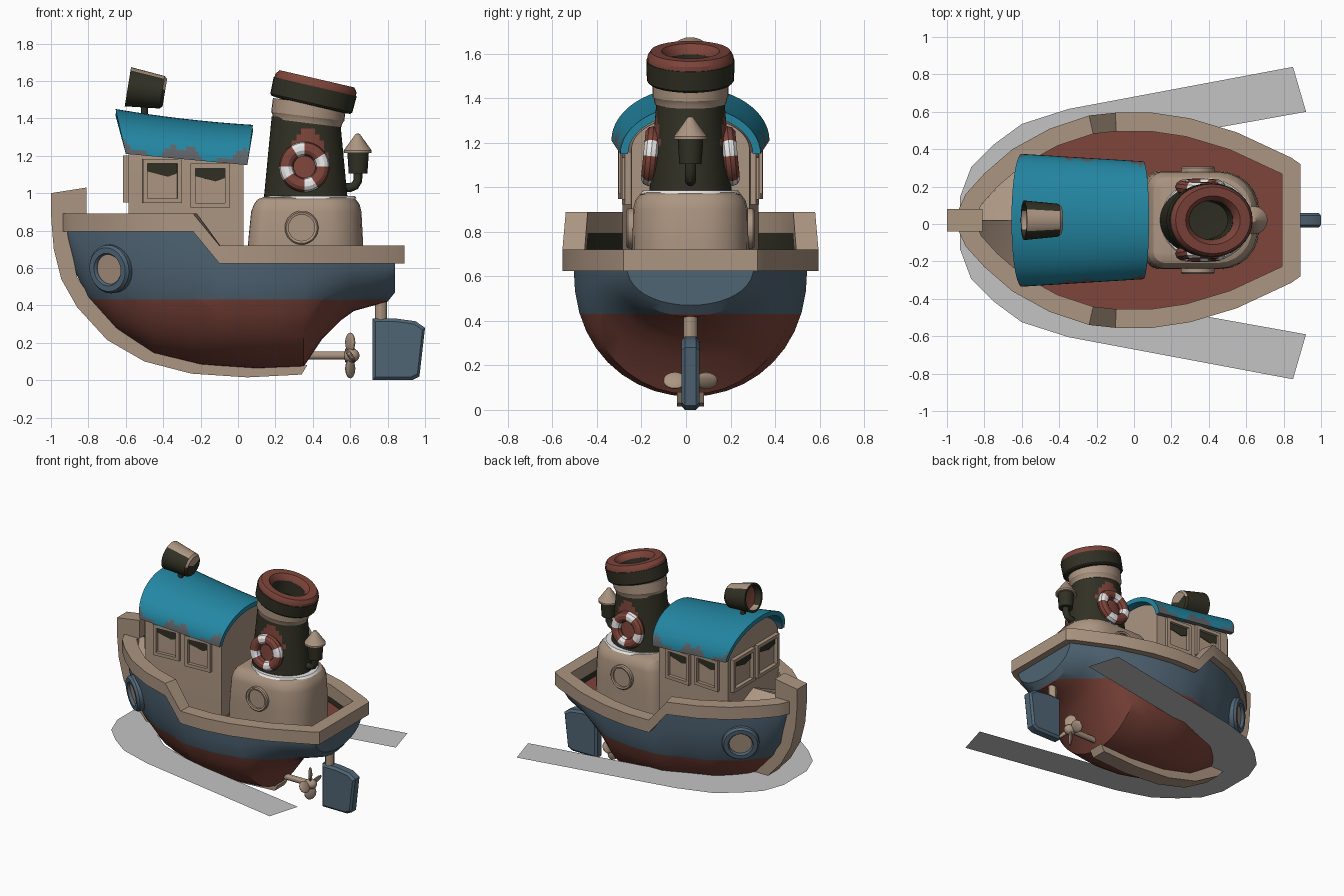
import bpy, bmesh, math
from mathutils import Matrix, Vector
from math import sin, cos, pi, radians

if "Cube" in bpy.data.objects:
    bpy.data.objects.remove(bpy.data.objects["Cube"])


def mat(name, *c):
    m = bpy.data.materials.new(name)
    m.diffuse_color = (*c, 1)
    m.use_nodes = True
    m.node_tree.nodes["Principled BSDF"].inputs["Base Color"].default_value = m.diffuse_color
    return m


TAN = mat("tan_wood", .41, .30, .22)
RED = mat("rust_red", .205, .058, .042)
BLUE = mat("slate_blue", .08, .13, .178)
TEAL = mat("roof_teal", .017, .242, .366)
OLIVE = mat("dark_olive", .03, .03, .018)
WHITE = mat("white", .85, .85, .85)
GREY = mat("wake_grey", .55, .55, .55)
CHIP = mat("worn_grey", .115, .127, .14)


def loft(name, rings, mats, rule=None, closed=True, cyc=False, caps=True, split=None):
    """Skin a list of point rings; rule(centre, normal) picks the material."""
    bm = bmesh.new()
    vs = [[bm.verts.new(p) for p in r] for r in rings]
    n, k = len(vs), len(vs[0])
    for i in range(n if cyc else n - 1):
        a, b = vs[i], vs[(i + 1) % n]
        for j in range(k if closed else k - 1):
            bm.faces.new((a[j], a[(j + 1) % k], b[(j + 1) % k], b[j]))
    if caps and not cyc:
        bm.faces.new(vs[0])
        bm.faces.new(vs[-1])
    bmesh.ops.remove_doubles(bm, verts=bm.verts, dist=1e-5)
    if split is not None:
        bmesh.ops.bisect_plane(bm, geom=bm.verts[:] + bm.edges[:] + bm.faces[:],
                               plane_co=(0, 0, split), plane_no=(0, 0, 1))
    bmesh.ops.recalc_face_normals(bm, faces=bm.faces)
    if rule:
        for f in bm.faces:
            f.material_index = int(rule(f.calc_center_median(), f.normal))
    me = bpy.data.meshes.new(name)
    bm.to_mesh(me)
    bm.free()
    for m in mats:
        me.materials.append(m)
    ob = bpy.data.objects.new(name, me)
    bpy.context.collection.objects.link(ob)
    return ob


def revolve(name, prof, M, mats, rule=None, seg=32, closed=False):
    rings = [[M @ Vector((r * cos(a), r * sin(a), z)) for r, z in prof]
             for a in (2 * pi * i / seg for i in range(seg))]
    return loft(name, rings, mats, rule, closed=closed, cyc=True)


def tube(name, path, r, m):
    rings = []
    for i, p in enumerate(path):
        q, s = path[max(i - 1, 0)], path[min(i + 1, len(path) - 1)]
        t = Vector((s[0] - q[0], 0, s[1] - q[1])).normalized()
        u = Vector((-t.z, 0, t.x))
        rings.append([Vector((p[0], 0, p[1])) + r * (cos(a) * u + sin(a) * Vector((0, 1, 0)))
                      for a in (2 * pi * j / 12 for j in range(12))])
    return loft(name, rings, [m])


def facing(pos, n):
    """Matrix whose local z points along n and local y points upward."""
    n = Vector(n).normalized()
    u = Vector((0, 0, 1)).cross(n).normalized()
    v = n.cross(u)
    return Matrix.Translation(pos) @ Matrix((u, v, n)).transposed().to_4x4()


def lin(tab, x):
    for (a, p), (b, q) in zip(tab, tab[1:]):
        if x <= b:
            return p + (q - p) * max(0, x - a) / (b - a)
    return tab[-1][1]


T = Matrix.Translation
WIDTH = [(-.95, .03), (-.9, .14), (-.8, .25), (-.65, .38), (-.45, .49), (-.24, .56), (-.1, .575),
         (.1, .575), (.3, .545), (.55, .47), (.84, .335), (.89, .30)]
KEEL = [(-.93, .78), (-.9, .7), (-.87, .58), (-.8, .43), (-.65, .27), (-.45, .14), (-.2, .08),
        (.1, .06), (.35, .07), (.45, .22), (.55, .32), (.62, .37), (.8, .42), (.84, .47)]
SHEER = [(-.95, .89), (-.24, .89), (-.1, .72), (.89, .72)]


def hull_w(x):
    return max(.02, lin(WIDTH, x) - .05)


# Hull: bowl sections, red below the waterline and blue above
rings = []
for x in sorted({k[0] for k in KEEL} | {-.75, -.55, -.35, -.24, -.1, .0, .22, .7}):
    b, top = lin(KEEL, x), lin(SHEER, x) - .07
    rings.append([(x, hull_w(x) * sin(a), b + (top - b) * (1 - max(cos(a), 0) ** .87))
                  for a in (pi / 2 * k / 10 for k in range(-10, 11))])
loft("hull", rings, [RED, BLUE], lambda c, n: c.z > .43, closed=False, split=.43)

# Gunwale, inner bulwark and deck share one outline
out = [Vector(p) for p in WIDTH] + [Vector((x, -w)) for x, w in reversed(WIDTH)]
inn = []
for i, p in enumerate(out):
    e1 = (p - out[i - 1]).normalized()
    e2 = (out[(i + 1) % len(out)] - p).normalized()
    m = Vector((e1.y + e2.y, -e1.x - e2.x)).normalized()
    inn.append(p + m * .1 / max(.6, m.dot(Vector((e1.y, -e1.x)))))
pairs = [(o, i, lin(SHEER, o.x)) for o, i in zip(out, inn)]
loft("gunwale", [[(*o, z - .095), (*o, z), (*i, z), (*i, z - .095)] for o, i, z in pairs], [TAN], cyc=True)
loft("inner_bulwark", [[(*i, z - .095), (*i, .57)] for o, i, z in pairs], [OLIVE], closed=False, cyc=True)
loft("deck", [[(i.x, i.y, .58), (i.x, -i.y, .58)] for i in inn[:len(WIDTH)]], [RED], closed=False, caps=False)
loft("foredeck", [[(x, -w, .76), (x, 0, .88), (x, w, .76)] for x, w in ((-.89, .03), (-.66, .25), (-.58, .27))], [TAN])

# Stem post and keel strip
stem = [(-1, 1, -.81, 1.03), (-1, .9, -.81, .89), (-.997, .84, -.89, .83), (-.985, .7, -.89, .7), (-.945, .54, -.86, .55),
        (-.86, .39, -.78, .43), (-.7, .215, -.63, .28), (-.5, .1, -.45, .16), (-.25, .035, -.22, .09),
        (.05, .015, .05, .07), (.34, .03, .37, .08)]
loft("stem_and_keel", [[(a, -.06, b), (a, .06, b), (c, .06, d), (c, -.06, d)] for a, b, c, d in stem], [TAN])


# Wheelhouse walls with arched top
def arch(x0, x1, hw, low, top, n=28):
    return [(x0 + (x1 - x0) * sin(a), hw * cos(a), low + (top - low) * sin(a))
            for a in (pi * i / n for i in range(n + 1))]


loft("wheelhouse", [[(x, h, .57)] + arch(x, x, h, 1.17, t) + [(x, -h, .57)]
                    for x, h, t in ((-.585, .305, 1.39), (.03, .265, 1.32))], [TAN])

# Barrel roof with worn lower edges
rings = []
for i in range(41):
    s = i / 40
    a = (-.6 + .65 * s, -.655 + .735 * s)
    low, top, hw = 1.21 - .06 * s, 1.45 - .125 * s + .04 * s * s, .355 - .04 * s
    rings.append(arch(*a, hw, low, top) + arch(*a, hw - .035, low, top - .035)[::-1])


def worn(c, n):
    edge = 1.155 - .092 * c.x
    return c.z < edge + .035 + .035 * sin(c.x * 19 + 1) + .015 * sin(c.x * 47)


loft("barrel_roof", rings, [TEAL, CHIP], worn)


# Windows: raised frame and dark upper pane
def window(name, M, w, h):
    rings = []
    for sx, sy in ((-1, -1), (1, -1), (1, 1), (-1, 1)):
        o, i = (sx * w / 2, sy * h / 2), (sx * (w / 2 - .025), sy * (h / 2 - .025))
        rings.append([M @ Vector(p) for p in ((*o, -.02), (*o, .025), (*i, .025), (*i, -.02))])
    loft(name + "_frame", rings, [TAN], cyc=True)
    x, y = w / 2 - .02, h / 2 - .02
    loft(name + "_pane", [[M @ Vector((a, b, c)) for a, b in ((-x, y), (x, y), (x, y - .055), (.03, y - .075), (-x, y - .045))]
                          for c in (-.004, .004)], [OLIVE])


for s, side in ((-1, "near"), (1, "far")):
    for x, z in ((-.405, 1.065), (-.15, 1.04)):
        y = .305 - .065 * (x + .585)
        window(f"{side}_side_window", facing((x, s * y, z), (.065, s, 0)), .21, .235)
    window(f"{side}_front_window", facing((-.59, s * .145, 1.075), (-1, 0, 0)), .26, .25)

    # Round parts on each side: hull porthole, base porthole, lifebuoy
    M = facing((-.68, s * (hull_w(-.68) * .95), .595), (-.58, s * .8, -.12))
    revolve(f"{side}_hull_porthole", [(.08, -.06), (.13, -.06), (.13, .015), (.118, .032), (.088, .032), (.08, .02)], M, [BLUE], closed=True)
    revolve(f"{side}_hull_porthole_glass", [(0, .012), (.085, .012)], M, [TAN])
    M = facing((.34, s * .255, .815), (0, s, 0))
    revolve(f"{side}_base_porthole", [(.07, -.02), (.09, -.02), (.09, .025), (.083, .032), (.07, .028)], M, [TAN], closed=True)
    revolve(f"{side}_base_porthole_glass", [(0, .014), (.075, .014)], M, [TAN])
    M = facing((.355, s * .178, 1.14), (0, s, .1))
    revolve(f"{side}_lifebuoy", [(.097 + .038 * cos(2 * pi * k / 10), .036 * sin(2 * pi * k / 10)) for k in range(10)], M,
            [RED, WHITE], lambda c, n: math.degrees(math.atan2(c.z - 1.14, c.x - .355)) % 90 < 32, seg=44, closed=True)


# Rounded deckhouse under the funnel
def roundrect(x0, x1, h, z, d):
    pts = []
    for q, (cx, cy, r) in enumerate(((x1 - .21, h - .21, .21), (x0 + .09, h - .09, .09),
                                     (x0 + .09, .09 - h, .09), (x1 - .21, .21 - h, .21))):
        for k in range(7):
            a = pi / 2 * (q + k / 6)
            pts.append((cx + (r - d) * cos(a), cy + (r - d) * sin(a), z))
    return pts


loft("funnel_base", [roundrect(.05, .67, .262, .57, 0), roundrect(.055, .668, .26, .75, 0), roundrect(.07, .66, .258, .9, 0),
                     roundrect(.075, .66, .258, .94, .01), roundrect(.075, .66, .258, .967, .03),
                     roundrect(.075, .66, .258, .98, .065)], [TAN])
revolve("worn_white_collar", [(0, .986), (.95, .986), (1.0, .972)], T((.385, 0, 0)) @ Matrix.Diagonal((.25, .225, 1, 1)), [WHITE])

# Funnel: elliptical cone with a rust patch, tilted collar and cap
prof = [(.225 - .043 * k / 14, .96 + .45 * k / 14) for k in range(15)]
revolve("funnel", prof, T((.362, 0, 0)) @ Matrix.Diagonal((1, .83, 1, 1)), [OLIVE, RED],
        lambda c, n: ((c.x - .375) / .1) ** 2 + ((c.z - 1.2) / .14) ** 2 < 1, seg=48)
sq = Matrix.Diagonal((1, .87, 1, 1))
M = T((.37, 0, 1.385)) @ Matrix.Rotation(radians(7), 4, 'Y') @ sq
revolve("funnel_collar", [(.15, -.01), (.184, -.01), (.19, .015), (.197, .025), (.197, .1), (.15, .1)], M, [TAN], closed=True)
M = T((.39, 0, 1.472)) @ Matrix.Rotation(radians(13), 4, 'Y') @ sq
revolve("funnel_cap", [(0, -.02), (.215, 0), (.225, .01), (.228, .1), (.12, .1), (.115, .0), (0, -.005)], M, [OLIVE])
revolve("funnel_rim", [(.224, .098), (.222, .12), (.205, .143), (.15, .143), (.13, .12), (.12, .098)], M, [RED], closed=True)

# Stove vent behind the funnel
tube("vent_pipe", [(.55, 1.03), (.6, 1.03), (.625, 1.04), (.64, 1.065), (.642, 1.12)], .024, OLIVE)
revolve("vent_body", [(0, 1.105), (.05, 1.105), (.058, 1.225), (0, 1.225)], T((.642, 0, 0)), [OLIVE], seg=16)
revolve("vent_cone", [(0, 1.215), (.075, 1.215), (.075, 1.228), (.012, 1.315), (0, 1.32)], T((.64, 0, 0)), [TAN], seg=16)

# Searchlight on the roof
tube("searchlight_post", [(-.5, 1.37), (-.5, 1.48)], .018, OLIVE)
M = facing((-.49, 0, 1.553), (-.985, 0, .16))
revolve("searchlight", [(0, -.1), (.075, -.1), (.088, -.085), (.106, .1), (.09, .1), (.085, .04)], M, [OLIVE, TAN],
        lambda c, n: n.z > .78 or (c.x > -.4 and c.z > 1.56))
revolve("searchlight_lens", [(0, .03), (.088, .05)], M, [RED])

# Rudder, post and propeller
poly = [(.72, .0), (.93, .0), (.97, .02), (1, .28), (.95, .315), (.84, .33), (.72, .33)]
loft("rudder", [[(.86 + (x - .86) * k, y, .165 + (z - .165) * k) for x, z in poly]
                for y, k in ((-.04, .9), (-.025, 1), (.025, 1), (.04, .9))], [BLUE])
tube("rudder_post", [(.765, .3), (.765, .45)], .032, TAN)
tube("propeller_shaft", [(.34, .132), (.62, .132)], .022, TAN)
ball = [(sin(pi * k / 10), -cos(pi * k / 10)) for k in range(11)]
revolve("propeller_hub", ball, T((.605, 0, .132)) @ Matrix.Diagonal((.045, .038, .038, 1)), [TAN], seg=16)
for k in range(4):
    M = T((.6, 0, .132)) @ Matrix.Rotation(k * pi / 2, 4, 'X') @ T((0, 0, .07)) @ Matrix.Rotation(.6, 4, 'Z')
    revolve("propeller_blade", ball, M @ Matrix.Diagonal((.014, .045, .052, 1)), [TAN], seg=14)

# Flat bow wake
half = [(-.93, .14, -.62, .1), (-.87, .3, -.54, .2), (-.75, .42, -.42, .3), (-.6, .53, -.2, .38), (-.35, .61, 0, .43), (.85, .835, .92, .595)]
rings = [[(a, -b, .272), (c, -d, .272)] for a, b, c, d in reversed(half)] + [[(a, b, .272), (c, d, .272)] for a, b, c, d in half]
loft("wake", rings, [GREY], closed=False, caps=False)

# Smooth shading with sharp edges kept, and hull centreline offset
for ob in bpy.context.collection.objects:
    ob.location.y = .005 if ob.name == "wake" else .02
    ob.select_set(True)
    bpy.context.view_layer.objects.active = ob
bpy.ops.object.shade_smooth_by_angle(angle=radians(30))
